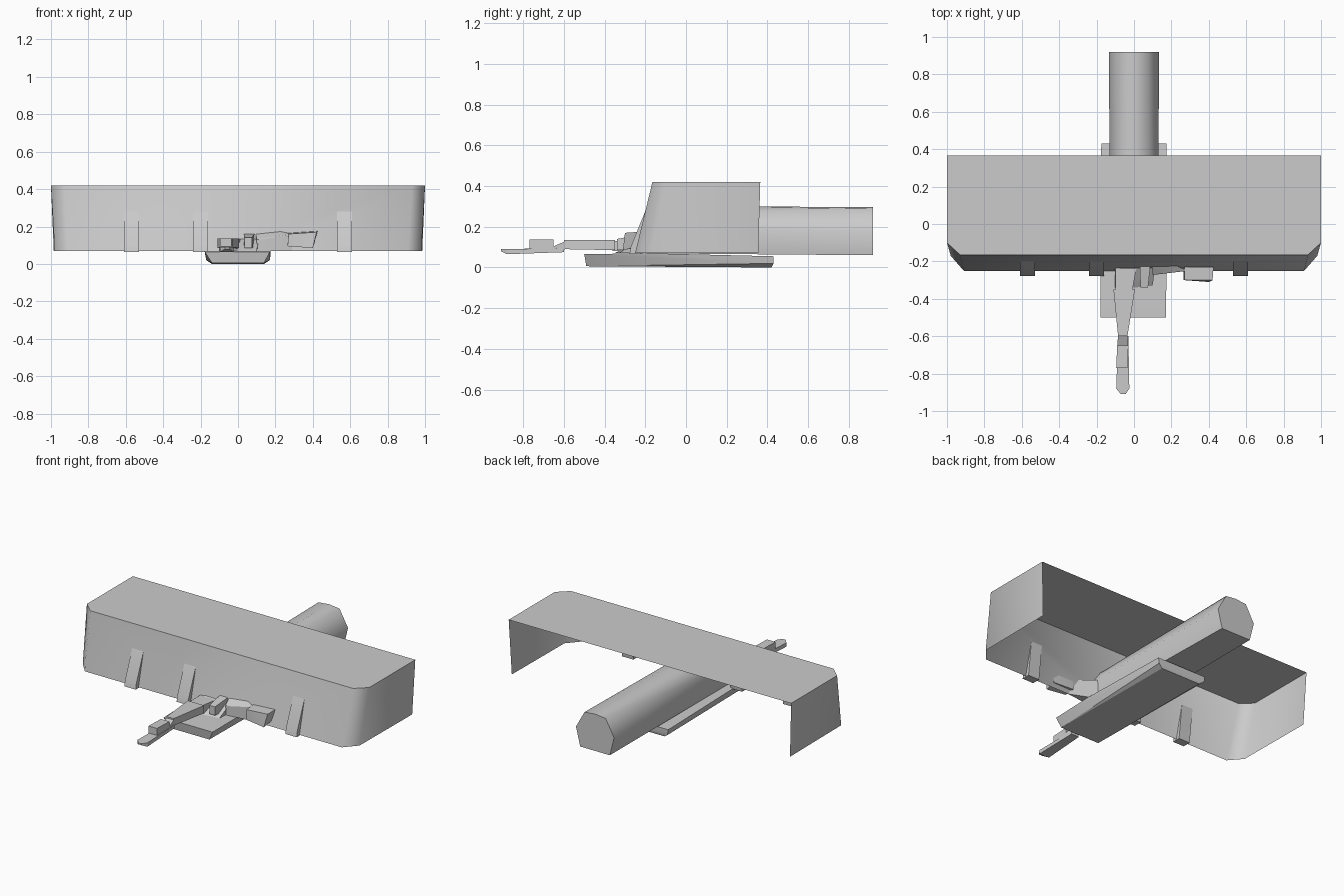
import bpy, bmesh

if "Cube" in bpy.data.objects:
    bpy.data.objects.remove(bpy.data.objects["Cube"])

grey = bpy.data.materials.new("plain grey")
grey.use_nodes = True
COLOUR = (0.6, 0.6, 0.6, 1)
grey.diffuse_color = COLOUR
grey.node_tree.nodes["Principled BSDF"].inputs["Base Color"].default_value = COLOUR


def finish(name, bm, angle=0.7):
    mesh = bpy.data.meshes.new(name)
    bm.to_mesh(mesh)
    bm.free()
    mesh.materials.append(grey)
    obj = bpy.data.objects.new(name, mesh)
    bpy.context.collection.objects.link(obj)
    bpy.ops.object.select_all(action="DESELECT")
    bpy.context.view_layer.objects.active = obj
    obj.select_set(True)
    bpy.ops.object.shade_smooth_by_angle(angle=angle)
    return obj


def hull(name, points, angle=0.5):
    """Solid wrapped around a few corner points."""
    bm = bmesh.new()
    for p in points:
        bm.verts.new(p)
    out = bmesh.ops.convex_hull(bm, input=bm.verts)
    loose = [v for v in out["geom_interior"] if isinstance(v, bmesh.types.BMVert)]
    bmesh.ops.delete(bm, geom=loose, context="VERTS")
    bmesh.ops.recalc_face_normals(bm, faces=bm.faces)
    return finish(name, bm, angle)


def block(name, sections):
    """Solid through rectangles given as (y, x0, x1, z0, z1)."""
    return hull(name, [(x, y, z) for y, x0, x1, z0, z1 in sections
                       for x in (x0, x1) for z in (z0, z1)], 0.3)


def wall_y(z):
    return -0.25 + (z - 0.07) * 0.243


def mirrored(half):
    return half + [(-x, z) for x, z in reversed(half) if x]


# Canopy: roof, two end walls, chamfered corners and an arched front wall
arch = mirrored([(-0.12, 0.07), (-0.125, 0.2), (-0.085, 0.265), (0, 0.303)])
bm = bmesh.new()
rim = [(-1, 0.365), (-1, -0.1), (-0.93, -0.165)]
foot = [(-0.985, 0.355), (-0.98, -0.17), (-0.91, -0.25)]
sides = []
for s in (1, -1):
    top = [bm.verts.new((s * x, y, 0.42)) for x, y in rim]
    low = [bm.verts.new((s * x, y, 0.07)) for x, y in foot]
    sides.append((top, low))
    for i in range(2):
        quad = [top[i], low[i], low[i + 1], top[i + 1]]
        bm.faces.new(quad if s == 1 else quad[::-1])
(lt, ll), (rt, rl) = sides
bm.faces.new(lt + rt[::-1])
notch = [bm.verts.new((x, wall_y(z), z)) for x, z in arch]
bm.faces.new([lt[2], ll[2]] + notch + [rl[2], rt[2]])
bmesh.ops.triangulate(bm, faces=[f for f in bm.faces if len(f.verts) > 6])
finish("canopy", bm, 0.95)

# Wedge-shaped ribs on the front wall
for n, x in enumerate((-0.57, -0.2, 0.57)):
    hull(f"wall_rib_{n}", [(x + d, y, z) for d in (-0.04, 0.04) for y, z in
         ((wall_y(0.28), 0.28), (-0.278, 0.065), (-0.272, 0.1), (-0.225, 0.065))])

# Long body tube, open at the arch and capped at the rear
tail = mirrored([(-0.105, 0.06), (-0.135, 0.18), (-0.075, 0.288), (0, 0.296)])
bm = bmesh.new()
front = [bm.verts.new((x, wall_y(z), z)) for x, z in arch]
rear = [bm.verts.new((x, 0.92, z)) for x, z in tail]
count = len(arch)
for i in range(count):
    j = (i + 1) % count
    bm.faces.new([front[i], front[j], rear[j], rear[i]])
bm.faces.new(rear)
bmesh.ops.recalc_face_normals(bm, faces=bm.faces)
finish("body_tube", bm, 0.9)

# Sloping torso in the mouth of the tube
hull("torso", [(-0.11, 0.05, 0.07), (0.11, 0.05, 0.07), (-0.1, 0.02, 0.23),
               (0.1, 0.02, 0.23), (0, 0.02, 0.275), (-0.1, -0.24, 0.12),
               (0.11, -0.24, 0.13), (-0.1, -0.35, 0.07), (0.1, -0.33, 0.07)], 0.9)

# Boat-shaped base
hull("base", [(-0.178, -0.5, 0.065), (0.17, -0.5, 0.065), (-0.14, -0.49, 0.006),
              (0.14, -0.49, 0.006), (-0.175, 0.43, 0.055), (0.175, 0.43, 0.055),
              (-0.14, 0.42, 0), (0.14, 0.42, 0), (-0.17, 0.43, 0.02),
              (0.17, 0.43, 0.02), (-0.178, -0.2, 0.07), (0.175, -0.2, 0.07)])

# Outstretched side arm and its hand block
block("side_arm", [(-0.17, 0.09, 0.1, 0.07, 0.2), (-0.27, 0.1, 0.12, 0.07, 0.13),
                   (-0.25, 0.28, 0.29, 0.07, 0.16)])
hull("side_hand", [(0.265, -0.23, 0.1), (0.265, -0.3, 0.095), (0.27, -0.23, 0.165),
                   (0.27, -0.3, 0.16), (0.405, -0.24, 0.1), (0.4, -0.31, 0.085),
                   (0.425, -0.23, 0.175), (0.42, -0.3, 0.17)], 0.2)

# Forward arm, wrist and long rail with a raised block
block("forward_arm", [(-0.35, -0.11, 0.005, 0.085, 0.135),
                      (-0.6, -0.085, -0.035, 0.09, 0.135)])
block("arm_root", [(-0.2, -0.1, 0.02, 0.08, 0.13), (-0.36, -0.1, -0.01, 0.08, 0.13)])
block("wrist", [(-0.59, -0.085, -0.035, 0.09, 0.13), (-0.62, -0.07, -0.045, 0.085, 0.1),
                (-0.66, -0.09, -0.03, 0.08, 0.1)])
block("rail", [(-0.6, -0.085, -0.03, 0.075, 0.095), (-0.88, -0.095, -0.025, 0.065, 0.09),
               (-0.91, -0.07, -0.045, 0.08, 0.09)])
block("rail_block", [(-0.65, -0.09, -0.03, 0.085, 0.137),
                     (-0.77, -0.095, -0.035, 0.085, 0.137)])

# Small blocks beside the mouth
block("right_block", [(-0.36, -0.105, -0.08, 0.09, 0.13), (-0.42, -0.105, -0.08, 0.09, 0.13)])
block("left_block", [(-0.2, 0.03, 0.09, 0.09, 0.165), (-0.34, 0.035, 0.075, 0.085, 0.14)])
